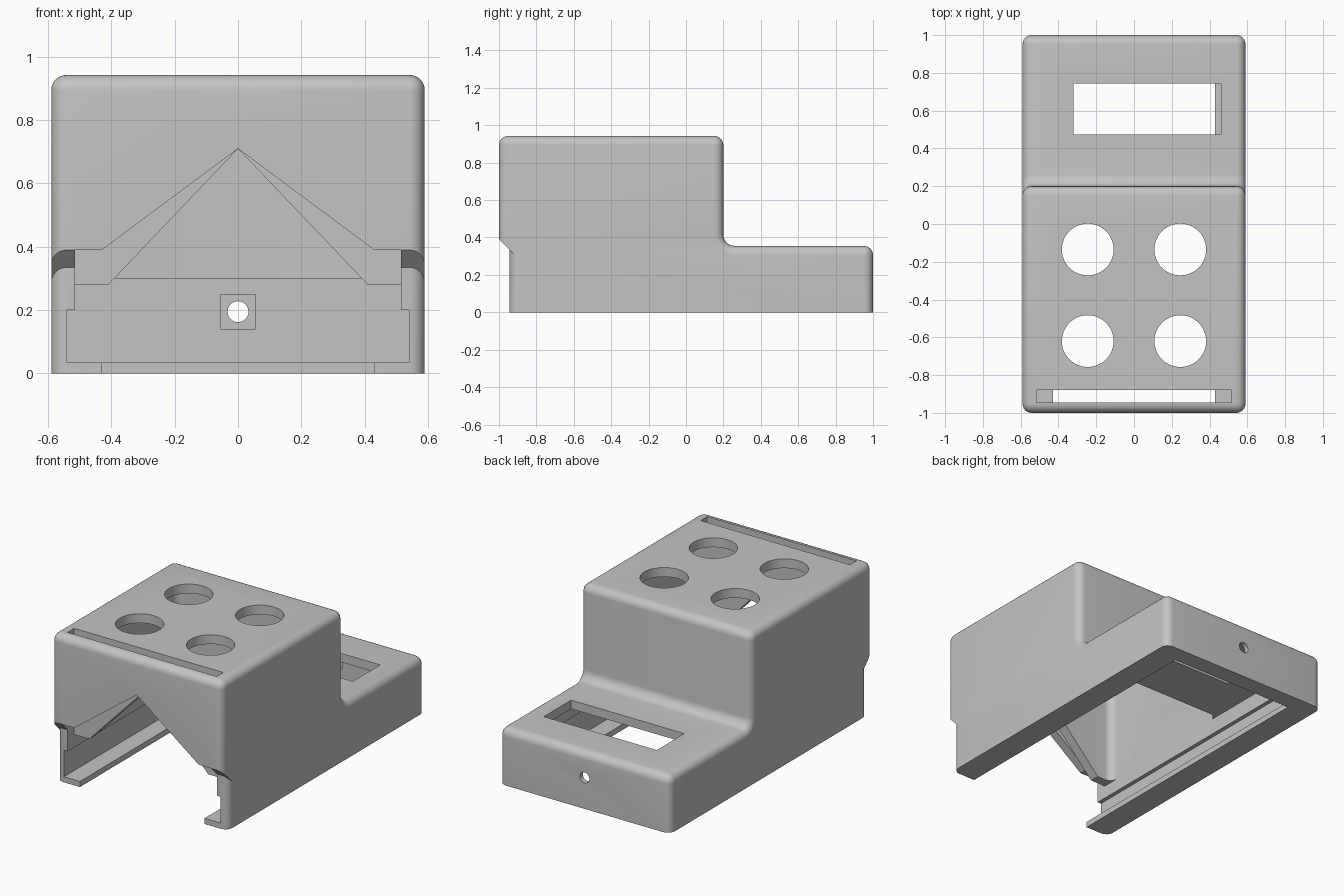
import bpy, bmesh, math
from mathutils import Vector

cube = bpy.data.objects.get("Cube")
if cube:
    bpy.data.objects.remove(cube, do_unlink=True)

HALF_W, ROUND, STEPS = 0.59, 0.05, 6

grey = bpy.data.materials.new("plain grey")
grey.use_nodes = True
colour = (0.55, 0.55, 0.55, 1)
grey.diffuse_color = colour
grey.node_tree.nodes["Principled BSDF"].inputs["Base Color"].default_value = colour


def make_object(name, bm):
    bmesh.ops.recalc_face_normals(bm, faces=bm.faces)
    mesh = bpy.data.meshes.new(name)
    bm.to_mesh(mesh)
    bm.free()
    mesh.materials.append(grey)
    obj = bpy.data.objects.new(name, mesh)
    bpy.context.collection.objects.link(obj)
    return obj


def loft(name, rings):
    """Skin a row of matching closed rings and cap both ends."""
    bm = bmesh.new()
    rows = [[bm.verts.new(p) for p in ring] for ring in rings]
    n = len(rows[0])
    for a, b in zip(rows, rows[1:]):
        for i in range(n):
            j = (i + 1) % n
            bm.faces.new((a[i], a[j], b[j], b[i]))
    bm.faces.new(rows[0])
    bm.faces.new(rows[-1])
    return make_object(name, bm)


def box(name, x, y, z):
    """Box from (min, max) ranges."""
    corners = [(x[0], y[0]), (x[1], y[0]), (x[1], y[1]), (x[0], y[1])]
    return loft(name, [[(px, py, h) for px, py in corners] for h in z])


def rounded_box(name, x, y, z, r):
    """Box with rounded upright corners."""
    ring = []
    for k, (sx, sy) in enumerate([(1, 1), (0, 1), (0, 0), (1, 0)]):
        cx = x[sx] + (-r if sx else r)
        cy = y[sy] + (-r if sy else r)
        for s in range(STEPS + 1):
            a = math.pi / 2 * (k + s / STEPS)
            ring.append((cx + r * math.cos(a), cy + r * math.sin(a)))
    return loft(name, [[(px, py, h) for px, py in ring] for h in z])


def cylinder(name, centre, r, axis, length):
    """Cylinder along y or z."""
    def point(a, t):
        u, v = r * math.cos(a), r * math.sin(a)
        offset = (u, v, t) if axis == "z" else (u, t, v)
        return Vector(centre) + Vector(offset)
    angles = [math.tau * i / 48 for i in range(48)]
    return loft(name, [[point(a, t) for a in angles] for t in (-length / 2, length / 2)])


def gable(name, half, y):
    """Mirrored front outline pushed along y."""
    outline = half + [(-x, z) for x, z in reversed(half) if x]
    return loft(name, [[(x, h, z) for x, z in outline] for h in y])


# Side outline: (y, z, corner radius), negative radius on the inner corner
PROFILE = [(-0.945, 0, 0), (1, 0, 0), (1, 0.355, ROUND), (0.2, 0.355, -0.06),
           (0.2, 0.943, ROUND), (-1, 0.943, ROUND), (-1, 0.39, 0), (-0.945, 0.335, 0)]


def inset_outline(d):
    """Side outline moved inward by d (bottom edge fixed), corners filleted."""
    pts = [Vector(p[:2]) for p in PROFILE]
    n = len(pts)
    dirs = [(pts[(i + 1) % n] - pts[i]).normalized() for i in range(n)]
    norms = [Vector((-e.y, e.x)) for e in dirs]
    # The underside and the small sloped step keep their place
    shift = [0 if i in (0, 6) else d for i in range(n)]
    result = []
    for i in range(n):
        n1, n2 = norms[i - 1], norms[i]
        s1, s2 = shift[i - 1], shift[i]
        det = n1.x * n2.y - n1.y * n2.x
        c = pts[i] + Vector((s1 * n2.y - s2 * n1.y, n1.x * s2 - n2.x * s1)) / det
        radius = PROFILE[i][2]
        if not radius:
            result.append(c)
            continue
        r = radius - d
        centre = c + r * (n1 + n2)
        for s in range(STEPS + 1):
            t = math.pi / 2 * s / STEPS
            result.append(centre - r * (n1 * math.cos(t) + n2 * math.sin(t)))
    return result


# Stepped outer shell, its outline shrinking along a quarter circle at each side
side = 0.048
sections = []
for s in range(STEPS + 1):
    t = math.pi / 2 * s / STEPS
    sections.append((HALF_W - side * (1 - math.sin(t)), side * (1 - math.cos(t))))
levels = [(-x, d) for x, d in reversed(sections)] + sections
shell = loft("stepped_housing", [[(x, p.x, p.y) for p in inset_outline(d)] for x, d in levels])

IN, GROOVE, LIP = 0.515, 0.54, 0.43
cutters = [
    # Hollow interior: tall front room and low rear room
    rounded_box("tall_room", (-IN, IN), (-0.82, 0.14), (0.1, 0.885), 0.05),
    box("low_room", (-IN, IN), (0, 0.945), (0.1, 0.3)),
    # Sliding tray groove and open bottom between the lips
    box("tray_groove", (-GROOVE, GROOVE), (-1.1, 0.945), (0.035, 0.2)),
    box("bottom_opening", (-LIP, LIP), (-1.1, 0.89), (-0.1, 0.1)),
    # Gabled openings in the outer and inner front walls
    gable("outer_gable", [(0, 0.71), (LIP, 0.39), (IN, 0.39), (IN, 0.1)], (-1.1, -0.92)),
    gable("inner_gable", [(0, 0.71), (0.41, 0.28), (IN, 0.28), (IN, 0.1)], (-0.93, -0.75)),
    # Drop-in slot behind the front wall
    box("panel_slot", (-IN, IN), (-0.945, -0.88), (0.1, 1.1)),
    # Rear window, cable hole and its inner recess
    box("rear_window", (-0.32, 0.46), (0.475, 0.745), (0.2, 0.5)),
    cylinder("cable_hole", (0, 1, 0.195), 0.033, "y", 0.3),
    box("cable_recess", (-0.055, 0.055), (0.9, 0.97), (0.14, 0.25)),
]
# Four round holes in the top
for x in (-0.245, 0.245):
    for y in (-0.135, -0.62):
        cutters.append(cylinder("top_hole", (x, y, 0.95), 0.137, "z", 0.3))

bpy.context.view_layer.objects.active = shell
for cutter in cutters:
    cutter.hide_render = True
    mod = shell.modifiers.new(cutter.name, "BOOLEAN")
    mod.operation = "DIFFERENCE"
    mod.solver = "EXACT"
    mod.object = cutter
    bpy.ops.object.modifier_apply(modifier=mod.name)
    bpy.data.objects.remove(cutter, do_unlink=True)

bpy.ops.object.select_all(action="DESELECT")
shell.select_set(True)
bpy.ops.object.shade_smooth_by_angle(angle=math.radians(30))
